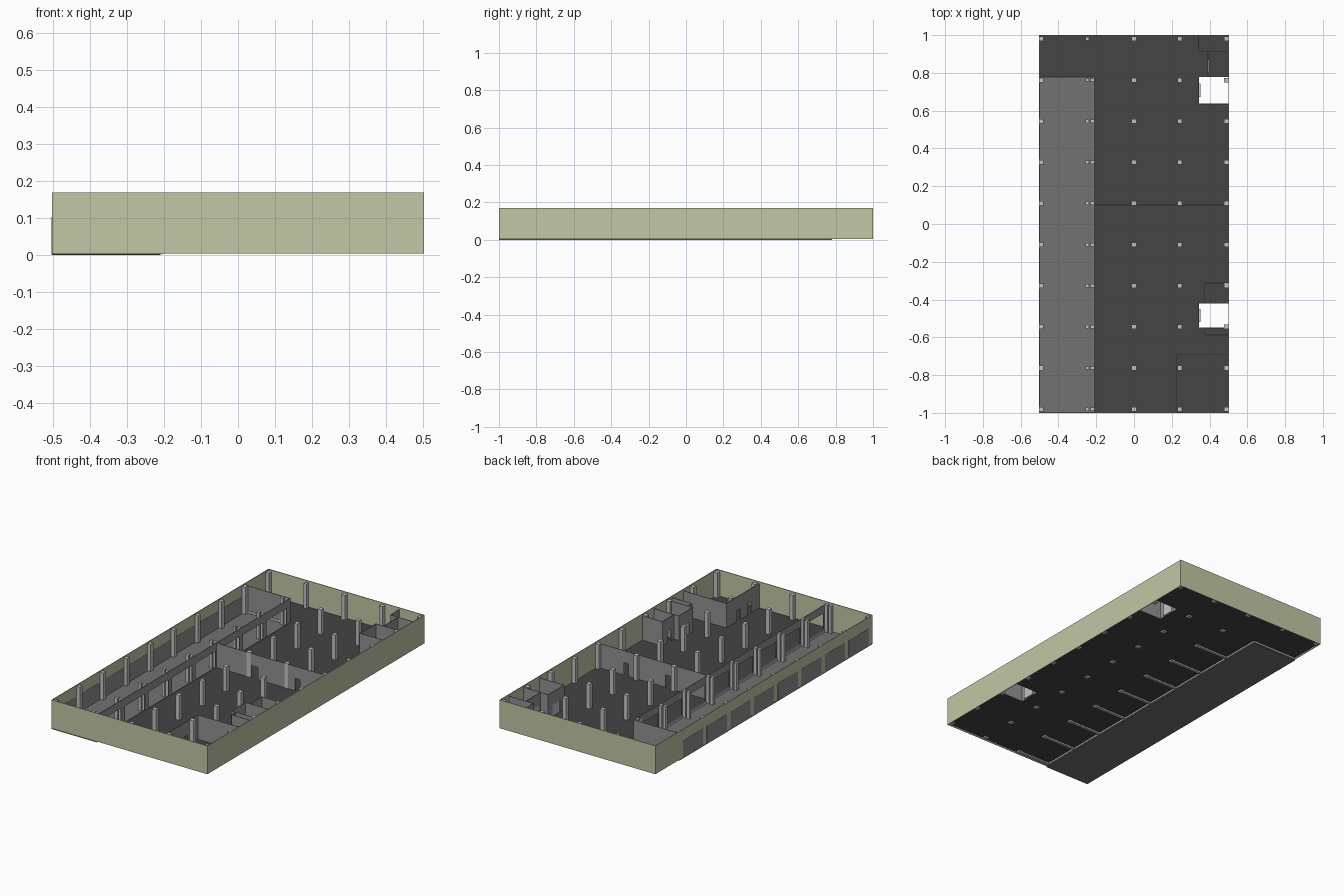
import bpy
import bmesh
from mathutils import Vector

if "Cube" in bpy.data.objects:
    bpy.data.objects.remove(bpy.data.objects["Cube"])


def material(name, colour):
    m = bpy.data.materials.new(name)
    m.use_nodes = True
    rgba = (*colour, 1)
    m.diffuse_color = rgba
    m.node_tree.nodes["Principled BSDF"].inputs["Base Color"].default_value = rgba
    return m


olive = material("olive cladding", (0.54, 0.58, 0.38))
dark = material("dark floor", (0.058, 0.058, 0.058))
paving = material("lane grey", (0.17, 0.17, 0.17))
wall_grey = material("wall grey", (0.29, 0.29, 0.29))
light = material("light concrete", (0.55, 0.55, 0.55))
gate_grey = material("gate grey", (0.27, 0.27, 0.27))


def part(name, boxes, mat):
    """One object made of boxes given as (x0, x1, y0, y1, z0, z1)."""
    bm = bmesh.new()
    for x0, x1, y0, y1, z0, z1 in boxes:
        verts = bmesh.ops.create_cube(bm, size=1)["verts"]
        bmesh.ops.scale(bm, verts=verts, vec=(x1 - x0, y1 - y0, z1 - z0))
        mid = Vector((x0 + x1, y0 + y1, z0 + z1)) / 2
        bmesh.ops.translate(bm, verts=verts, vec=mid)
    mesh = bpy.data.meshes.new(name)
    bm.to_mesh(mesh)
    bm.free()
    mesh.materials.append(mat)
    obj = bpy.data.objects.new(name, mesh)
    bpy.context.collection.objects.link(obj)
    return obj


def wall(axis, at, a, b, z0, z1, openings=(), head=0.09, sill=None, t=0.004):
    """Boxes of a straight wall along an axis, left open at (start, end) spans."""
    runs, cursor = [], a
    for s, e in sorted(openings):
        runs += [(cursor, s, z0, z1), (s, e, head, z1)]
        if sill:
            runs.append((s, e, z0, sill))
        cursor = e
    runs.append((cursor, b, z0, z1))
    lo, hi = at - t / 2, at + t / 2
    if axis == "x":
        return [(s, e, lo, hi, p, q) for s, e, p, q in runs]
    return [(lo, hi, s, e, p, q) for s, e, p, q in runs]


W, L = 0.503, 1.0        # half width and half length
BASE, TOP = 0.005, 0.17  # outer wall
FLOOR, INNER = 0.018, 0.16
LANE_X, LANE_Y = -0.21, 0.78
bays = [0.98 - 0.2178 * i for i in range(10)]
gates = [((p + q) / 2 - 0.092, (p + q) / 2 + 0.092) for p, q in zip(bays[1:], bays[2:])]

# Outer walls with gate openings on the lane side
part("front_wall", wall("x", -L + 0.002, -W, W, BASE, TOP), olive)
part("back_wall", wall("x", L - 0.002, -W, W, BASE, TOP), olive)
part("left_wall", wall("y", W - 0.002, -L, L, BASE, TOP), olive)
part("right_wall", wall("y", -W + 0.002, -L, L, BASE, TOP, gates, head=0.104), olive)
part("gates", [(-W - 0.001, -W + 0.005, s, e, 0.002, 0.104) for s, e in gates], gate_grey)

# Hall floor with two stair openings, and the lower lane
HOLE_X = 0.342
holes = [(-0.55, -0.42), (0.635, 0.78)]
lo, hi = FLOOR - 0.005, FLOOR
slabs = [(LANE_X, HOLE_X, -L + 0.004, L - 0.004, lo, hi),
         (-W + 0.004, LANE_X, LANE_Y, L - 0.004, lo, hi)]
edges = [-L + 0.004] + [v for h in holes for v in h] + [L - 0.004]
for s, e in zip(edges[::2], edges[1::2]):
    slabs.append((HOLE_X, W - 0.004, s, e, lo, hi))
part("hall_floor", slabs, dark)
part("lane_floor", [(-W, LANE_X, -L, LANE_Y, 0, 0.004)], paving)

# Columns on the bay grid
columns = []
for i, y in enumerate(bays):
    xs = [-0.49, -0.247, 0, 0.243, 0.488]
    if i > 0:
        xs.append(-0.222)
    for x in xs:
        r = 0.009 if x in (-0.247, -0.222) else 0.012
        columns.append((x - r, x + r, y - r, y + r, BASE, 0.163))
part("columns", columns, light)

# Footing strips under the hall floor
footings = wall("y", LANE_X, -L + 0.01, LANE_Y, 0.004, FLOOR - 0.001, t=0.012)
footings += wall("x", LANE_Y, -W + 0.004, LANE_X, 0.004, FLOOR - 0.001, t=0.01)
for y in bays[2:]:
    footings += wall("x", y, LANE_X, 0.0, BASE, FLOOR - 0.001, t=0.016)
part("footings", footings, light)

# Loading partition between lane and hall
part("loading_partition",
     wall("y", LANE_X, -L + 0.004, LANE_Y, 0.004, INNER, gates, head=0.115, sill=FLOOR + 0.002),
     wall_grey)
part("lane_end_wall", wall("x", LANE_Y, -W + 0.004, LANE_X, 0.004, INNER), wall_grey)

# Cross wall in the middle of the hall
part("cross_wall", wall("x", 0.1, LANE_X, W - 0.004, FLOOR, INNER,
                        [(0.02, 0.06), (0.3, 0.33)]), wall_grey)

# Front corner office
office = wall("y", 0.226, -L + 0.004, -0.692, FLOOR, INNER,
              [(-0.92, -0.89), (-0.82, -0.79)], head=0.08)
office += wall("x", -0.692, 0.226, W - 0.004, FLOOR, INNER)
part("corner_office", office, wall_grey)

# Stair cores around the floor openings
cores, doors = [], []
for s, e in holes:
    mid = (s + e) / 2
    cores += wall("y", HOLE_X, s, e, lo, INNER, [(mid - 0.035, mid + 0.035)], head=0.085)
    for y in (s, e):
        cores += wall("x", y, HOLE_X, W - 0.004, lo, INNER)
    doors.append((HOLE_X + 0.002, HOLE_X + 0.011, mid - 0.035, mid + 0.035, lo, 0.085))
part("stair_cores", cores, wall_grey)

# Small rooms beside the cores
rooms = wall("x", -0.312, 0.372, W - 0.004, FLOOR, INNER)
rooms += wall("y", 0.372, -0.42, -0.312, FLOOR, INNER, [(-0.39, -0.36)])
rooms += wall("x", -0.588, 0.372, W - 0.004, FLOOR, INNER)
rooms += wall("y", 0.372, -0.588, -0.55, FLOOR, INNER)
rooms += wall("y", 0.342, 0.915, L - 0.004, FLOOR, INNER)
rooms += wall("x", 0.915, 0.342, W - 0.004, FLOOR, INNER)
rooms += wall("y", 0.392, 0.78, 0.915, FLOOR, INNER, [(0.8, 0.87)])
part("side_rooms", rooms, wall_grey)
doors.append((0.392, 0.401, 0.8, 0.87, FLOOR, 0.09))
part("doors", doors, light)
